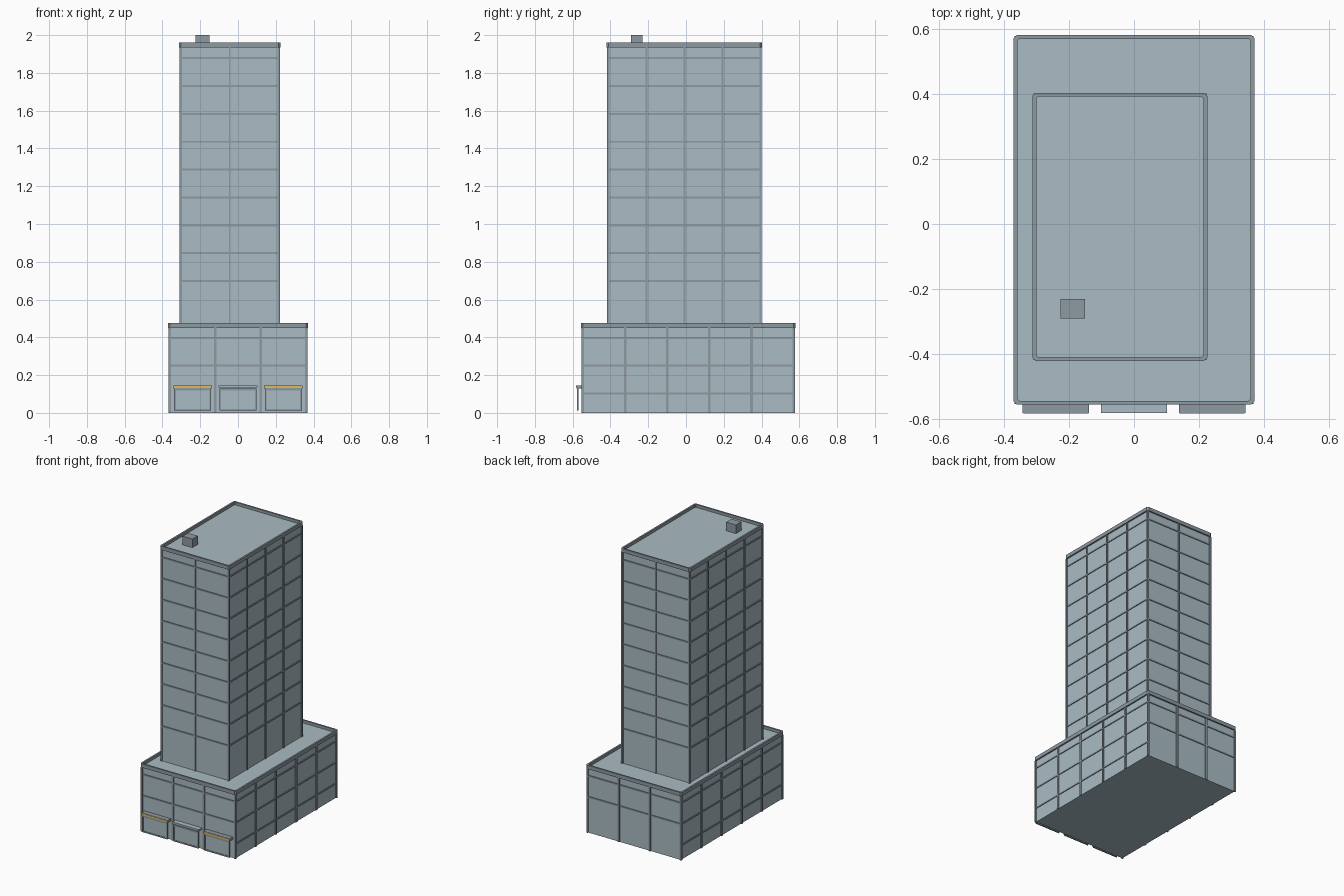
import bpy, bmesh

if "Cube" in bpy.data.objects:
    bpy.data.objects.remove(bpy.data.objects["Cube"])


def material(name, color):
    m = bpy.data.materials.new(name)
    m.diffuse_color = (*color, 1)
    m.use_nodes = True
    m.node_tree.nodes["Principled BSDF"].inputs["Base Color"].default_value = m.diffuse_color
    return m


GLASS = material("blue_grey_glass", (0.40, 0.50, 0.55))
TRIM = material("dark_grey_trim", (0.27, 0.32, 0.36))
GOLD = material("gold", (0.75, 0.50, 0.12))


def finish(name, bm, mat):
    bmesh.ops.recalc_face_normals(bm, faces=bm.faces)
    me = bpy.data.meshes.new(name)
    bm.to_mesh(me)
    bm.free()
    ob = bpy.data.objects.new(name, me)
    me.materials.append(mat)
    bpy.context.collection.objects.link(ob)


def add_box(bm, x0, x1, y0, y1, z0, z1):
    vs = bmesh.ops.create_cube(bm, size=1)["verts"]
    for v in vs:
        v.co = (x1 if v.co.x > 0 else x0, y1 if v.co.y > 0 else y0, z1 if v.co.z > 0 else z0)


def boxes(name, items, mat):
    bm = bmesh.new()
    for b in items:
        add_box(bm, *b)
    finish(name, bm, mat)


def outline(x0, x1, y0, y1, c):
    return [(x0 + c, y0), (x1 - c, y0), (x1, y0 + c), (x1, y1 - c),
            (x1 - c, y1), (x0 + c, y1), (x0, y1 - c), (x0, y0 + c)]


def parapet(name, x0, x1, y0, y1, z0, z1, t):
    # chamfered rectangular ring
    bm = bmesh.new()
    outer = outline(x0, x1, y0, y1, 0.01)
    inner = outline(x0 + t, x1 - t, y0 + t, y1 - t, 0.006)
    loops = [[bm.verts.new((x, y, z)) for x, y in pts]
             for pts, z in ((outer, z0), (outer, z1), (inner, z1), (inner, z0))]
    for k in range(4):
        a, b = loops[k], loops[(k + 1) % 4]
        for i in range(8):
            j = (i + 1) % 8
            bm.faces.new((a[i], a[j], b[j], b[i]))
    finish(name, bm, TRIM)


def block(name, x0, x1, y0, y1, z0, z1, nx, ny, bands, side_bands, post_w):
    # glass core with roof, corner posts, mullions, floor bands and parapet
    d = 0.010
    top, rim = z1 - 0.020, z1 - 0.026
    cx0, cx1, cy0, cy1 = x0 + d, x1 - d, y0 + d, y1 - d
    boxes(name + "_walls", [(cx0, cx1, cy0, cy1, z0, top)], GLASS)
    parapet(name + "_parapet", x0, x1, y0, y1, rim, z1, 0.012)
    e, c = 0.007, 0.012
    posts = [(x, x + c, y, y + c, z0, rim)
             for x in (cx0 - e, cx1 + e - c) for y in (cy0 - e, cy1 + e - c)]
    boxes(name + "_corner_posts", posts, TRIM)
    w = post_w / 2
    mull = []
    for i in range(1, nx):
        x = cx0 + (cx1 - cx0) * i / nx
        mull += [(x - w, x + w, cy0 - e, cy0 + e, z0, rim),
                 (x - w, x + w, cy1 - e, cy1 + e, z0, rim)]
    for i in range(1, ny):
        y = cy0 + (cy1 - cy0) * i / ny
        mull += [(cx0 - e, cx0 + e, y - w, y + w, z0, rim),
                 (cx1 - e, cx1 + e, y - w, y + w, z0, rim)]
    boxes(name + "_mullions", mull, TRIM)
    h, p = 0.005, 0.005
    strips = []
    for z in bands:
        strips += [(cx0, cx1, cy0 - p, cy0 + p, z - h, z + h),
                   (cx0, cx1, cy1 - p, cy1 + p, z - h, z + h)]
    for z in side_bands:
        strips += [(cx0 - p, cx0 + p, cy0, cy1, z - h, z + h),
                   (cx1 - p, cx1 + p, cy0, cy1, z - h, z + h)]
    boxes(name + "_floor_bands", strips, TRIM)


# podium and tower
step = 0.1475
podium_bands = [0.25, 0.25 + step]
tower_bands = [0.698 + step * i for i in range(9)]
block("podium", -0.37, 0.37, -0.555, 0.58, 0, 0.475, 3, 5,
      podium_bands, [0.1025] + podium_bands, 0.014)
block("tower", -0.312, 0.225, -0.42, 0.403, 0.45, 1.96, 2, 4,
      tower_bands, tower_bands, 0.010)

# rooftop unit
boxes("rooftop_unit", [(-0.225, -0.15, -0.29, -0.23, 1.935, 2.0)], TRIM)

# shopfronts: framed glass pane under a thin canopy
for side, x in (("left", -0.24), ("middle", 0.0), ("right", 0.24)):
    a, b, t = x - 0.098, x + 0.098, 0.009
    y0, y1 = -0.578, -0.570
    boxes(side + "_shop_frame", [
        (a, a + t, y0, y1, 0.012, 0.125), (b - t, b, y0, y1, 0.012, 0.125),
        (a, b, y0, y1, 0.012, 0.021), (a, b, y0, y1, 0.118, 0.130)], TRIM)
    boxes(side + "_shop_glass", [(a, b, -0.575, -0.572, 0.014, 0.125)], GLASS)
    middle = side == "middle"
    boxes(side + "_canopy", [(x - 0.102, x + 0.102, -0.58, -0.54,
                              0.134 if middle else 0.129, 0.146)],
          GLASS if middle else TRIM)
    if not middle:
        boxes(side + "_canopy_fascia", [(x - 0.1, x + 0.1, -0.582, -0.576, 0.132, 0.144)], GOLD)
